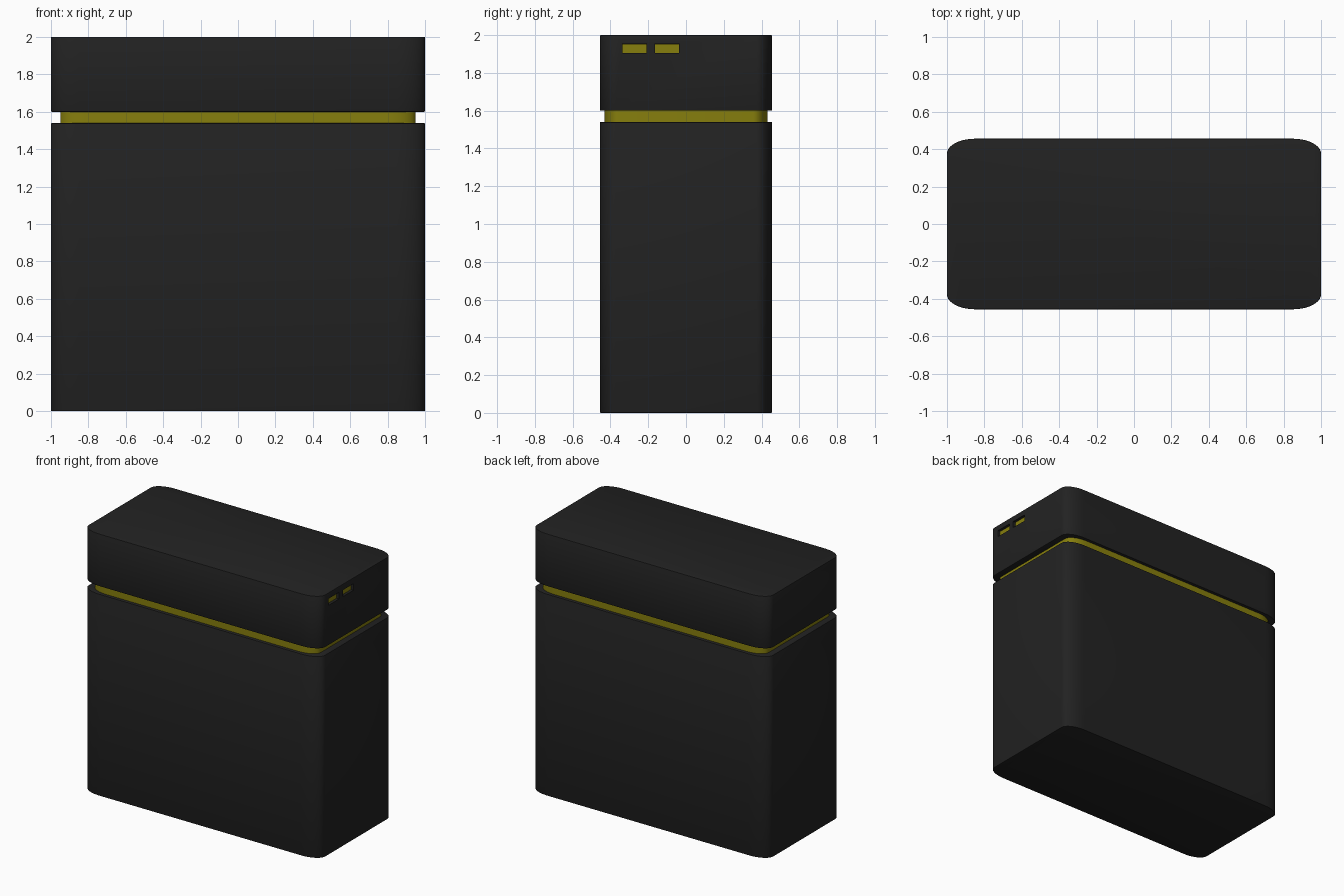
import bpy, bmesh
from math import cos, sin, pi

if "Cube" in bpy.data.objects:
    bpy.data.objects.remove(bpy.data.objects["Cube"])


def material(name, color):
    m = bpy.data.materials.new(name)
    m.diffuse_color = color
    m.use_nodes = True
    m.node_tree.nodes["Principled BSDF"].inputs["Base Color"].default_value = m.diffuse_color
    return m


BLACK = material("black_plastic", (0.016, 0.016, 0.016, 1))
YELLOW = material("yellow_plastic", (0.24, 0.21, 0.004, 1))


def outline(hx, hy, rx, ry, n=10):
    # Rectangle outline with elliptical corners
    pts = []
    for q, (sx, sy) in enumerate([(1, 1), (-1, 1), (-1, -1), (1, -1)]):
        for i in range(n + 1):
            a = (q + i / n) * pi / 2
            pts.append((sx * (hx - rx) + rx * cos(a), sy * (hy - ry) + ry * sin(a)))
    return pts


def block(name, hx, hy, rx, ry, z0, z1, mat, bevel=0.0):
    bm = bmesh.new()
    base = bm.faces.new([bm.verts.new((x, y, z0)) for x, y in outline(hx, hy, rx, ry)])
    ext = bmesh.ops.extrude_face_region(bm, geom=[base])
    for v in ext["geom"]:
        if isinstance(v, bmesh.types.BMVert):
            v.co.z = z1
    bmesh.ops.recalc_face_normals(bm, faces=bm.faces)
    if bevel:
        rims = [e for e in bm.edges if abs(e.verts[0].co.z - e.verts[1].co.z) < 1e-6]
        bmesh.ops.bevel(bm, geom=rims, offset=bevel, segments=2, profile=0.5, affect='EDGES')
    me = bpy.data.meshes.new(name)
    bm.to_mesh(me)
    bm.free()
    ob = bpy.data.objects.new(name, me)
    bpy.context.collection.objects.link(ob)
    me.materials.append(mat)
    bpy.context.view_layer.objects.active = ob
    bpy.ops.object.select_all(action='DESELECT')
    ob.select_set(True)
    bpy.ops.object.shade_smooth_by_angle(angle=0.52)
    return ob


def box(name, center, size, mat):
    bpy.ops.mesh.primitive_cube_add(size=1, location=center)
    ob = bpy.context.object
    ob.name = name
    ob.scale = size
    ob.data.materials.append(mat)
    return ob


# Body, recessed band and lid
HX, HY, RX, RY = 1.0, 0.456, 0.15, 0.08
block("body", HX, HY, RX, RY, 0, 1.54, BLACK, 0.005)
block("seam_band", 0.95, 0.432, 0.14, 0.075, 1.5, 1.64, YELLOW)
lid = block("lid", HX, HY, RX, RY, 1.60, 2.0, BLACK, 0.005)

# Two ports recessed in the right side of the lid
for i, y in enumerate((-0.272, -0.1)):
    cutter = box(f"port_cutter_{i + 1}", (1.0, y, 1.93), (0.08, 0.128, 0.05), BLACK)
    cutter.hide_render = True
    cutter.hide_viewport = True
    cut = lid.modifiers.new("port", 'BOOLEAN')
    cut.operation = 'DIFFERENCE'
    cut.solver = 'EXACT'
    cut.object = cutter
    box(f"port_{i + 1}", (0.965, y, 1.93), (0.03, 0.126, 0.048), YELLOW)
